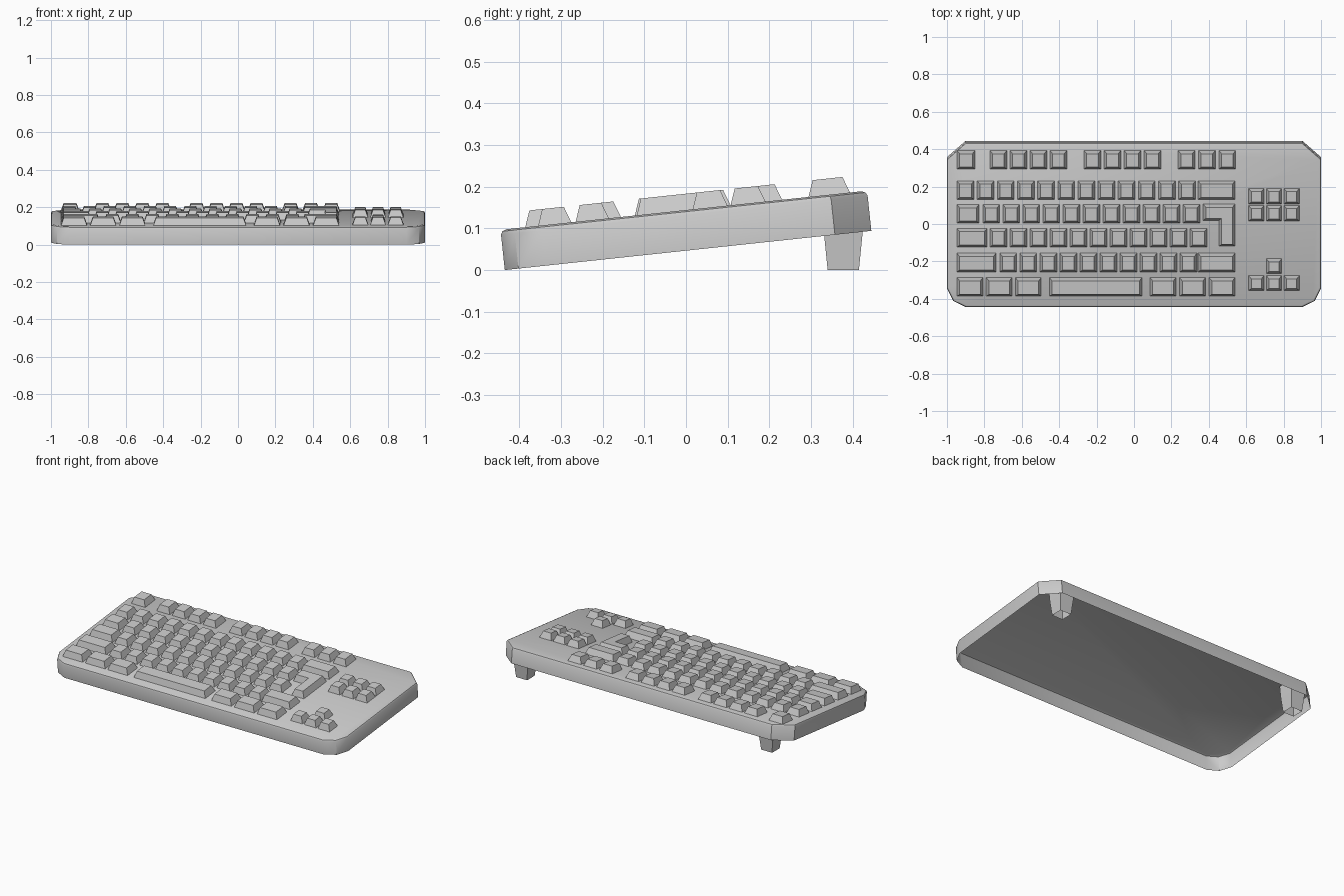
import bpy, bmesh, math
from mathutils import Matrix, Vector

if "Cube" in bpy.data.objects:
    bpy.data.objects.remove(bpy.data.objects["Cube"])

TILT = math.radians(6.1)
Y0 = -0.435                       # front bottom edge, the tilt pivot
TOP = 0.097                       # case height, measured square to the tilt
KEY_H = 0.039
FRAME = Matrix.Translation((0, Y0, 0)) @ Matrix.Rotation(TILT, 4, 'X')


def local_y(y):
    """World y of a point near key level -> distance along the tilted case."""
    return (y - Y0 + 0.115 * math.sin(TILT)) / math.cos(TILT)


def shrink(outline, d):
    """Offset a counter-clockwise outline inwards by d."""
    pts = [Vector(p) for p in outline]
    result = []
    for i, p in enumerate(pts):
        a = (p - pts[i - 1]).normalized()
        b = (pts[(i + 1) % len(pts)] - p).normalized()
        n1, n2 = Vector((-a.y, a.x)), Vector((-b.y, b.x))
        result.append(p + (n1 + n2) * d / (1 + n1.dot(n2)))
    return result


def add_loft(bm, outline, levels):
    """Stack (height, inset) copies of an outline, capped on top, open below."""
    rings = [[bm.verts.new((p[0], p[1], h)) for p in shrink(outline, d)]
             for h, d in levels]
    n = len(outline)
    for low, high in zip(rings, rings[1:]):
        for i in range(n):
            j = (i + 1) % n
            bm.faces.new((low[i], low[j], high[j], high[i]))
    bm.faces.new(rings[-1])


def rect(x0, x1, y0, y1):
    return [(x0, y0), (x1, y0), (x1, y1), (x0, y1)]


def make(name, parts, matrix=FRAME):
    bm = bmesh.new()
    for outline, levels in parts:
        add_loft(bm, outline, levels)
    mesh = bpy.data.meshes.new(name)
    bm.to_mesh(mesh)
    bm.free()
    ob = bpy.data.objects.new(name, mesh)
    ob.matrix_world = matrix
    bpy.context.collection.objects.link(ob)
    return ob


# Case: open-bottomed shell with clipped corners and a rounded top rim
half = [(0.9, 0.0), (0.967, 0.033), (1.0, 0.1), (1.0, 0.797), (0.9, 0.885)]
outline = half + [(-x, y) for x, y in reversed(half)]
case = make("case", [(outline, [(0, 0), (0.085, 0), (0.093, 0.004), (TOP, 0.014)])])
bpy.context.view_layer.objects.active = case
case.select_set(True)
bpy.ops.object.shade_smooth_by_angle(angle=math.radians(35))
case.select_set(False)

# Keys: tapered caps, one object per row
CAP = [(TOP, 0), (TOP + KEY_H, 0.014)]
KEY_W, PITCH = 0.09, 0.107


def run(start, count, width=KEY_W, pitch=PITCH):
    """Spans of equal keys in a line."""
    return [(start + i * pitch, start + i * pitch + width) for i in range(count)]


def key_row(name, y, spans, depth=0.1):
    v = local_y(y)
    make(name, [(rect(a, b, v - depth / 2, v + depth / 2), CAP) for a, b in spans])


LEFT, RIGHT = -0.946, 0.54
key_row("function_row", 0.342, [(LEFT, -0.85)] + run(-0.77, 4)
        + run(-0.267, 4) + run(0.236, 3, pitch=0.109))
key_row("number_row", 0.179, run(LEFT, 12, pitch=0.1077) + [(0.343, RIGHT)])
key_row("upper_letter_row", 0.053, [(LEFT, -0.829)] + run(-0.808, 11))
key_row("middle_letter_row", -0.075, [(LEFT, -0.786)] + run(-0.77, 11))
key_row("lower_letter_row", -0.208, [(LEFT, -0.738)] + run(-0.717, 10)
        + [(0.343, RIGHT)])
key_row("bottom_row", -0.338, run(LEFT, 3, 0.138, 0.156) + [(-0.452, 0.043)]
        + run(0.086, 3, 0.138, 0.158))

# L-shaped return key
ya, yb, yc = local_y(-0.12), local_y(0.018), local_y(0.105)
make("return_key", [([(0.455, ya), (RIGHT, ya), (RIGHT, yc), (0.37, yc),
                      (0.37, yb), (0.455, yb)], CAP)])

# Navigation and arrow clusters
three = run(0.613, 3, 0.082, 0.0945)
key_row("navigation_upper", 0.147, three, 0.084)
key_row("navigation_lower", 0.056, three, 0.084)
key_row("arrow_up", -0.227, three[1:2], 0.08)
key_row("arrow_lower", -0.317, three, 0.08)

# Rear feet: tapered, hollow from below, running up into the case
for side, name in ((-1, "left_foot"), (1, "right_foot")):
    x = 0.85 * side
    make(name, [(rect(x - 0.038, x + 0.038, 0.34, 0.415),
                 [(0, 0), (0.09, -0.009), (0.168, -0.014)])], Matrix.Identity(4))
